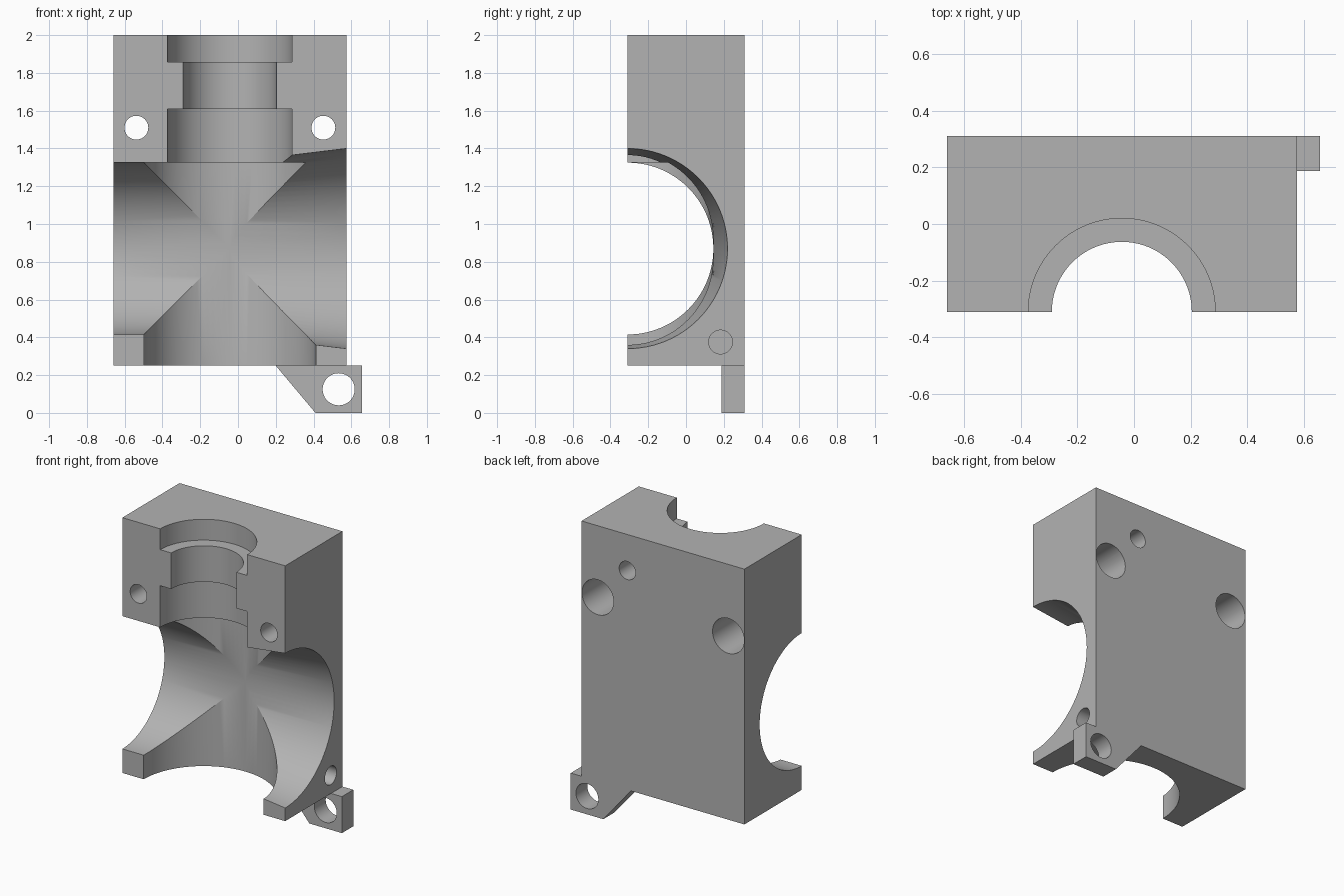
import bpy, bmesh, math
from mathutils import Matrix, Vector

if "Cube" in bpy.data.objects:
    bpy.data.objects.remove(bpy.data.objects["Cube"])

grey = bpy.data.materials.new("light_grey")
grey.diffuse_color = (0.45, 0.45, 0.45, 1)
grey.use_nodes = True
grey.node_tree.nodes["Principled BSDF"].inputs["Base Color"].default_value = grey.diffuse_color

FRONT, BACK = -0.31, 0.31
LEFT, RIGHT = -0.66, 0.575
AXIS_X, AXIS_Z = -0.043, 0.87     # bore axes, both on the front plane
R = 0.455


def add_object(name, bm):
    bmesh.ops.recalc_face_normals(bm, faces=bm.faces)
    me = bpy.data.meshes.new(name)
    bm.to_mesh(me)
    bm.free()
    ob = bpy.data.objects.new(name, me)
    bpy.context.collection.objects.link(ob)
    me.materials.append(grey)
    return ob


def prism(name, outline, y0, y1):
    """Extrude an (x, z) outline along y."""
    bm = bmesh.new()
    face = bm.faces.new([bm.verts.new((x, y0, z)) for x, z in outline])
    ext = bmesh.ops.extrude_face_region(bm, geom=[face])["geom"]
    bmesh.ops.translate(bm, vec=(0, y1 - y0, 0),
                        verts=[v for v in ext if isinstance(v, bmesh.types.BMVert)])
    return add_object(name, bm)


def lathe(name, profile, origin, axis, n=96):
    """Closed solid of revolution from (distance along axis, radius) pairs."""
    bm = bmesh.new()
    rings = [[bm.verts.new((r * math.cos(2 * math.pi * i / n),
                            r * math.sin(2 * math.pi * i / n), d)) for i in range(n)]
             for d, r in profile]
    for a, b in zip(rings, rings[1:]):
        for i in range(n):
            j = (i + 1) % n
            bm.faces.new((a[i], a[j], b[j], b[i]))
    bm.faces.new(rings[0])
    bm.faces.new(rings[-1])
    rot = Vector((0, 0, 1)).rotation_difference(Vector(axis)).to_matrix().to_4x4()
    bm.transform(Matrix.Translation(origin) @ rot)
    return add_object(name, bm)


def cut(target, cutters):
    bpy.context.view_layer.objects.active = target
    for c in cutters:
        mod = target.modifiers.new("cut", "BOOLEAN")
        mod.operation, mod.solver, mod.object = "DIFFERENCE", "EXACT", c
        bpy.ops.object.modifier_apply(modifier=mod.name)
    for c in cutters:
        bpy.data.objects.remove(c)


def smooth(ob):
    bpy.ops.object.select_all(action="DESELECT")
    ob.select_set(True)
    bpy.context.view_layer.objects.active = ob
    bpy.ops.object.shade_smooth_by_angle(angle=math.radians(25))


# Main half-block
body = prism("body", [(LEFT, 0.25), (RIGHT, 0.25), (RIGHT, 2), (LEFT, 2)], FRONT, BACK)

cutters = [
    # vertical stepped bore: wide chamber, collar, narrow neck, collar
    lathe("vertical_bore", [(0.1, R), (1.325, R), (1.325, 0.33), (1.61, 0.33),
                            (1.61, 0.247), (1.857, 0.247), (1.857, 0.33), (2.1, 0.33)],
          (AXIS_X, FRONT, 0), (0, 0, 1)),
    # horizontal bore, flaring towards the right side
    lathe("horizontal_bore", [(-0.8, R), (AXIS_X, R), (0.7, 0.545)],
          (0, FRONT, AXIS_Z), (1, 0, 0)),
    # blind holes in the back and the right side
    lathe("back_pin_hole", [(0, 0.062), (0.35, 0.062)], (0.228, 0.06, 1.753), (0, 1, 0), 48),
    lathe("side_pin_hole", [(0, 0.063), (0.35, 0.063)], (0.325, 0.183, 0.375), (1, 0, 0), 48),
]
# counterbored bolt holes
for x in (-0.538, 0.452):
    cutters.append(lathe("bolt_hole", [(-0.4, 0.063), (-0.08, 0.063), (-0.08, 0.12), (0.4, 0.12)],
                         (x, 0, 1.51), (0, 1, 0), 48))
cut(body, cutters)
smooth(body)

# Mounting lug under the right corner
lug = prism("mounting_lug", [(0.2, 0.25), (0.41, 0), (0.657, 0), (0.657, 0.25)], 0.187, BACK)
cut(lug, [lathe("lug_hole", [(0, 0.085), (0.5, 0.085)], (0.533, 0, 0.125), (0, 1, 0), 48)])
smooth(lug)
